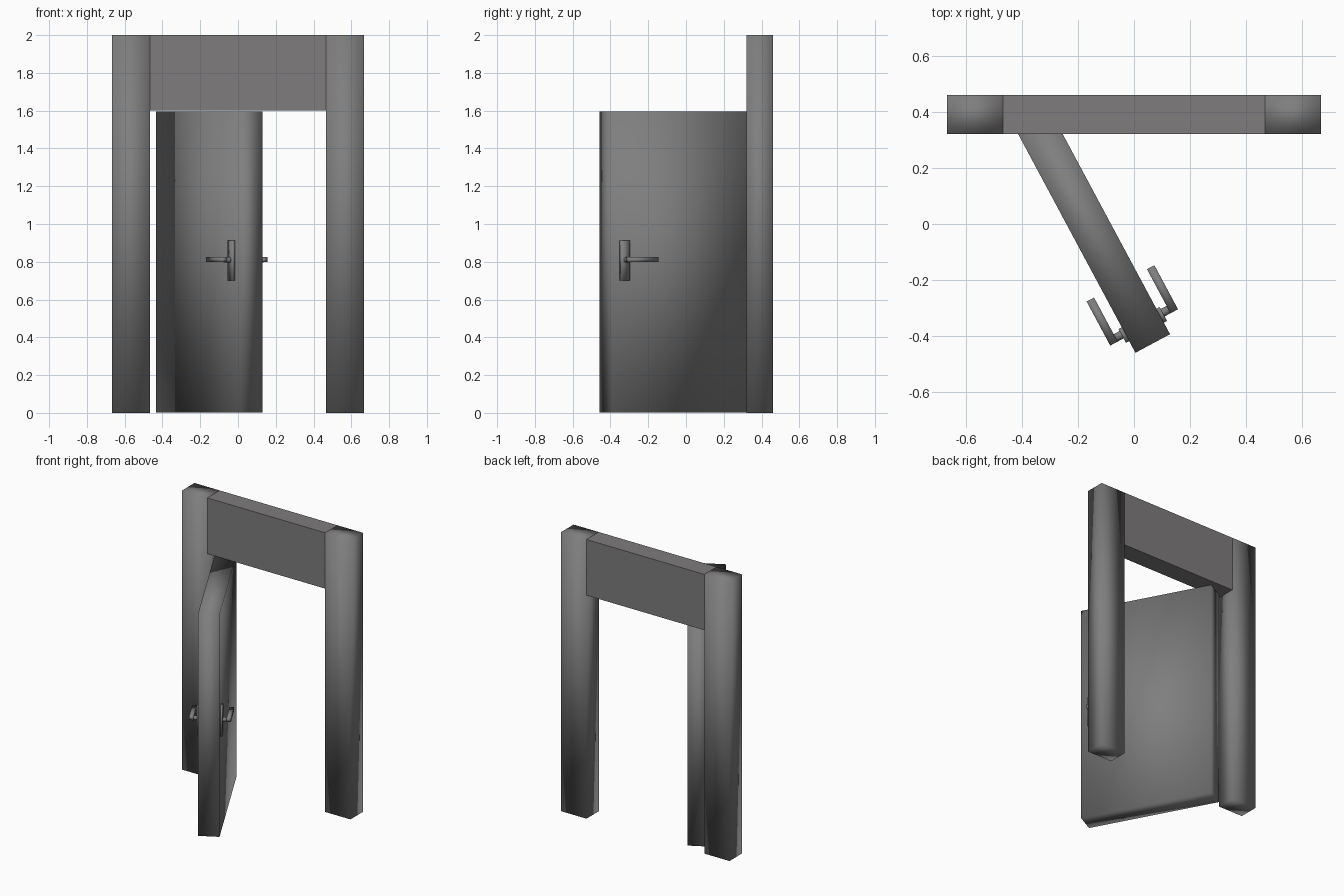
import bpy
import math
from mathutils import Matrix, Vector

if "Cube" in bpy.data.objects:
    bpy.data.objects.remove(bpy.data.objects["Cube"])


def material(name, rgb):
    m = bpy.data.materials.new(name)
    m.diffuse_color = (*rgb, 1.0)
    m.use_nodes = True
    m.node_tree.nodes["Principled BSDF"].inputs["Base Color"].default_value = m.diffuse_color
    return m


GREY = material("plain grey", (0.21, 0.21, 0.21))
WARM_GREY = material("warm grey", (0.21, 0.20, 0.20))


def finish(obj, name, mat, smooth, placement):
    obj.name = name
    obj.data.materials.append(mat)
    obj.data.polygons.foreach_set("use_smooth", [smooth] * len(obj.data.polygons))
    obj.data.transform(placement)
    return obj


def box(name, low, high, mat=GREY, smooth=True, placement=Matrix()):
    """Box between two opposite corners."""
    low, high = Vector(low), Vector(high)
    bpy.ops.mesh.primitive_cube_add(size=1)
    obj = bpy.context.object
    size = high - low
    obj.data.transform(Matrix.Translation((low + high) / 2) @ Matrix.Diagonal((*size, 1)))
    return finish(obj, name, mat, smooth, placement)


def stem(name, u, v0, v1, z, radius, placement):
    """Round rod running across the door thickness."""
    bpy.ops.mesh.primitive_cylinder_add(vertices=12, radius=radius, depth=abs(v1 - v0))
    obj = bpy.context.object
    obj.data.transform(Matrix.Translation((u, (v0 + v1) / 2, z))
                       @ Matrix.Rotation(math.pi / 2, 4, 'X'))
    return finish(obj, name, GREY, True, placement)


# Door frame: two posts and the lintel between them
box("left_post", (-0.667, 0.32, 0), (-0.467, 0.46, 2))
box("right_post", (0.467, 0.32, 0), (0.667, 0.46, 2))
box("lintel", (-0.467, 0.32, 1.6), (0.467, 0.46, 2), WARM_GREY, False)

# Door leaf, swung open; local x runs to the free edge, local y across the leaf
swing = Matrix.Translation((-0.153, -0.016, 0)) @ Matrix.Rotation(math.radians(-61.8), 4, 'Z')
box("door_leaf", (-0.465, -0.07, 0.003), (0.465, 0.07, 1.595), placement=swing)

# Handle on each face: back plate, stem and lever
for side, s in (("left", -1), ("right", 1)):
    def across(a, b):
        return sorted((s * a, s * b))

    v0, v1 = across(0.07, 0.083)
    box(side + "_handle_plate", (0.362, v0, 0.70), (0.418, v1, 0.912), placement=swing)
    stem(side + "_handle_stem", 0.385, s * 0.07, s * 0.115, 0.81, 0.015, swing)
    v0, v1 = across(0.107, 0.137)
    box(side + "_handle_lever", (0.222, v0, 0.798), (0.40, v1, 0.825), placement=swing)
